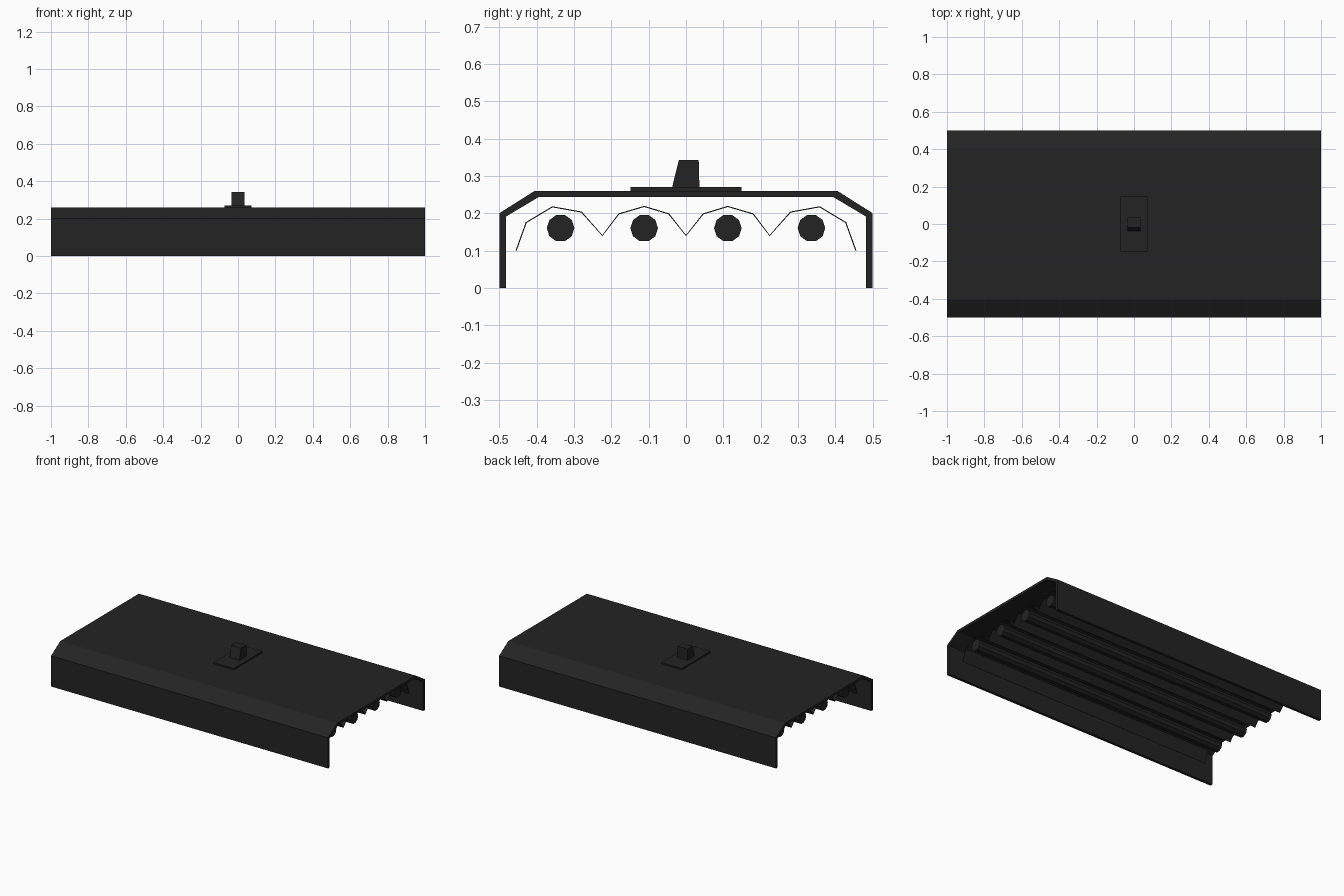
import bpy, bmesh, math

cube = bpy.data.objects.get("Cube")
if cube:
    bpy.data.objects.remove(cube, do_unlink=True)

# Single near-black finish
black = bpy.data.materials.new("matte_black")
black.use_nodes = True
black.diffuse_color = (0.017, 0.017, 0.017, 1)
black.node_tree.nodes["Principled BSDF"].inputs["Base Color"].default_value = black.diffuse_color


def extrude_x(name, profile, half, closed=True):
    """Sweep a (y, z) profile along x from -half to half."""
    bm = bmesh.new()
    ends = [[bm.verts.new((x, y, z)) for y, z in profile] for x in (-half, half)]
    n = len(profile)
    for i in range(n if closed else n - 1):
        j = (i + 1) % n
        bm.faces.new((ends[0][i], ends[0][j], ends[1][j], ends[1][i]))
    if closed:
        bm.faces.new(ends[0])
        bm.faces.new(ends[1])
    bmesh.ops.recalc_face_normals(bm, faces=bm.faces)
    mesh = bpy.data.meshes.new(name)
    bm.to_mesh(mesh)
    bm.free()
    mesh.materials.append(black)
    obj = bpy.data.objects.new(name, mesh)
    bpy.context.collection.objects.link(obj)
    return obj


def mirrored(half_profile):
    """Complete a profile that runs from -y towards the middle."""
    return half_profile + [(-y, z) for y, z in reversed(half_profile) if y != 0]


# Hood: folded sheet with sloped shoulders, open at both ends
outer = mirrored([(-0.5, 0), (-0.5, 0.2), (-0.405, 0.26)])
inner = mirrored([(-0.482, 0), (-0.482, 0.191), (-0.395, 0.243)])
extrude_x("hood", outer + inner[::-1], 1.0)

# Reflector: thin scalloped sheet, one arch over each tube
scallops = mirrored([(-0.455, 0.1), (-0.428, 0.175), (-0.358, 0.217), (-0.28, 0.203),
                     (-0.224, 0.14), (-0.18, 0.198), (-0.112, 0.218), (-0.046, 0.198),
                     (0, 0.14)])
reflector = extrude_x("reflector", scallops, 0.92, closed=False)
sheet = reflector.modifiers.new("sheet_thickness", "SOLIDIFY")
sheet.thickness = 0.003
sheet.offset = 0

# Lamp tubes
for i in range(4):
    y = (i - 1.5) * 0.224
    ring = [(y + 0.037 * math.cos(a * math.tau / 10), 0.16 + 0.037 * math.sin(a * math.tau / 10))
            for a in range(10)]
    extrude_x(f"lamp_tube_{i + 1}", ring, 0.92)

# Switch plate and tapered switch on the roof
extrude_x("switch_plate", mirrored([(-0.148, 0.26), (-0.148, 0.27)]), 0.073)
extrude_x("switch", [(-0.037, 0.27), (-0.019, 0.343), (0.034, 0.343), (0.036, 0.27)], 0.036)
